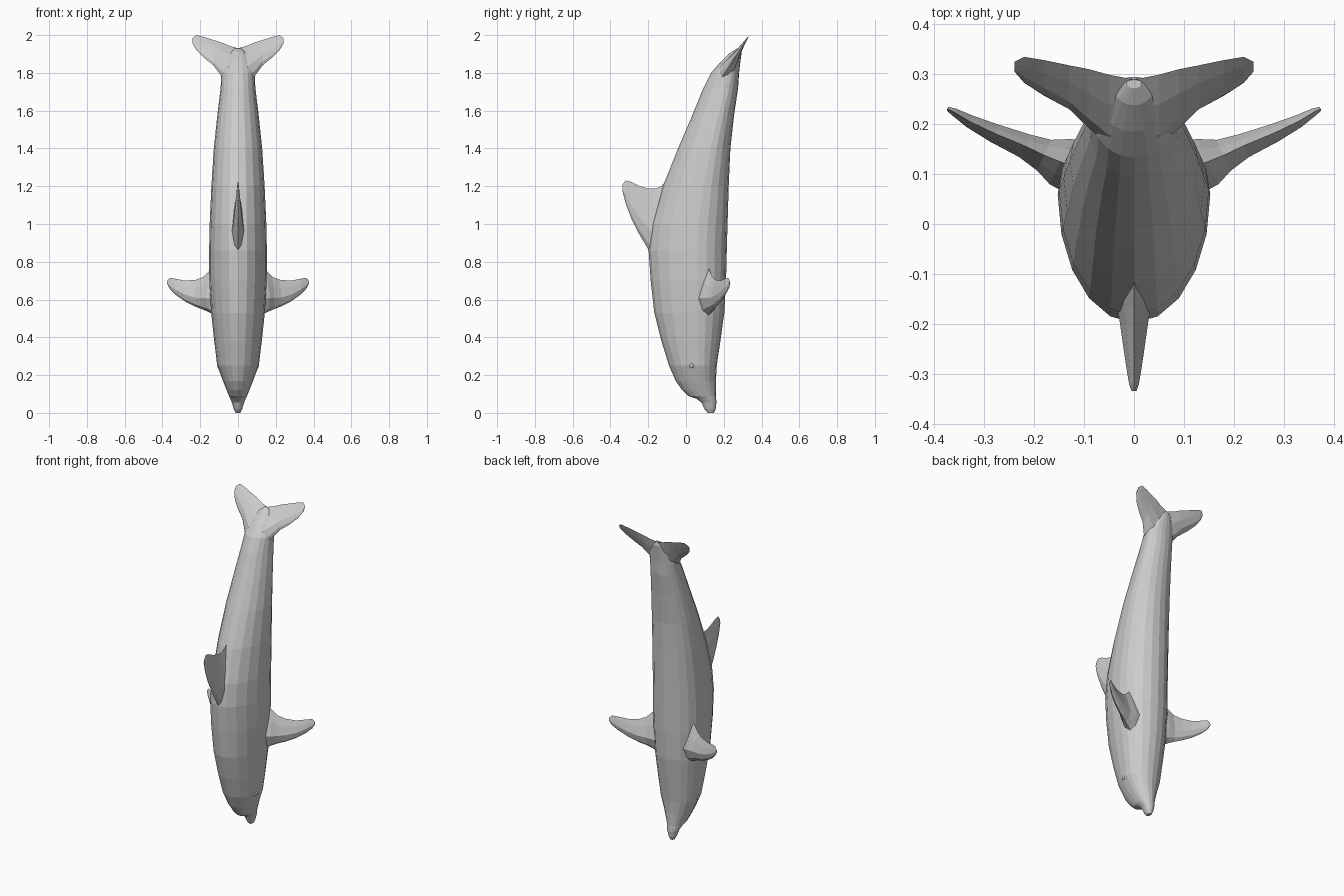
import bpy, bmesh, math
from mathutils import Vector

if "Cube" in bpy.data.objects:
    bpy.data.objects.remove(bpy.data.objects["Cube"])


def loft(name, rings):
    """Skin a list of equal-length rings and close both ends."""
    bm = bmesh.new()
    loops = [[bm.verts.new(p) for p in ring] for ring in rings]
    n = len(loops[0])
    for a, b in zip(loops, loops[1:]):
        for i in range(n):
            j = (i + 1) % n
            bm.faces.new((a[i], a[j], b[j], b[i]))
    bm.faces.new(loops[0])
    bm.faces.new(loops[-1])
    bmesh.ops.recalc_face_normals(bm, faces=bm.faces)
    mesh = bpy.data.meshes.new(name)
    bm.to_mesh(mesh)
    bm.free()
    obj = bpy.data.objects.new(name, mesh)
    bpy.context.collection.objects.link(obj)
    return obj


def foil(lead, trail, normal, thick):
    """Rounded-nose, thin-tailed section between two edge points."""
    lead, trail, normal = Vector(lead), Vector(trail), Vector(normal).normalized()
    prof = [(0, 0), (.1, .6), (.35, 1), (.7, .55), (1, 0), (.7, -.55), (.35, -1), (.1, -.6)]
    return [lead.lerp(trail, u) + normal * (v * thick) for u, v in prof]


def mirrored(v):
    return Vector((-v[0], v[1], v[2]))


# Body: z, back y, belly y, half width
body = [
    (0.0, .115, .148, .012), (.02, .098, .157, .022), (.055, .082, .161, .033),
    (.075, .055, .160, .041), (.09, .012, .158, .048), (.12, -.02, .158, .060),
    (.17, -.055, .158, .080), (.25, -.09, .163, .110), (.38, -.13, .182, .126),
    (.53, -.168, .203, .142), (.70, -.187, .212, .152), (.86, -.198, .216, .153),
    (1.0, -.182, .220, .150), (1.2, -.122, .226, .141), (1.4, -.042, .235, .128),
    (1.58, .035, .255, .109), (1.72, .092, .276, .092), (1.80, .133, .281, .088),
    (1.86, .185, .288, .070), (1.91, .238, .295, .040), (1.93, .272, .290, .015)]


def body_ring(z, back, belly, half, n=20):
    mid = back + (belly - back) * .62
    ring = []
    for i in range(n):
        a = 2 * math.pi * i / n
        c, s = math.cos(a), math.sin(a)
        ring.append(Vector((half * c, mid + s * ((belly - mid) if s > 0 else (mid - back)), z)))
    return ring


loft("body", [body_ring(*s) for s in body])

# Dorsal fin: y, leading z, trailing z, half thickness
dorsal = [
    (-.09, .80, 1.25, .045), (-.13, .81, 1.20, .040), (-.165, .83, 1.187, .034),
    (-.20, .865, 1.187, .028), (-.25, .95, 1.203, .021), (-.29, 1.03, 1.223, .015),
    (-.32, 1.11, 1.23, .010), (-.335, 1.17, 1.21, .005)]
loft("dorsal_fin", [foil((0, y, a), (0, y, b), (1, 0, 0), t) for y, a, b, t in dorsal])

# Pectoral fins: x, y, leading z, trailing z, half thickness
pectoral = [
    (.10, .11, .50, .80, .060), (.148, .125, .53, .755, .050), (.18, .138, .545, .722, .034),
    (.22, .157, .56, .705, .025), (.28, .182, .59, .70, .019), (.33, .206, .625, .71, .013),
    (.36, .224, .655, .715, .008), (.374, .231, .68, .70, .004)]
# Tail flukes: x, leading z, trailing z, half thickness
fluke = [
    (0, 1.75, 1.93, .045), (.05, 1.74, 1.945, .042), (.09, 1.785, 1.962, .030),
    (.13, 1.84, 1.974, .019), (.18, 1.88, 1.99, .012), (.22, 1.92, 2.0, .007),
    (.24, 1.955, 1.985, .003)]


def tail_y(z):
    return .335 - (2 - z) * .65


pec_rings = [foil((x, y, a), (x, y, b), (-.42, .9, 0), t) for x, y, a, b, t in pectoral]
fluke_rings = [foil((x, tail_y(a), a), (x, tail_y(b), b), (0, .84, -.55), t)
               for x, a, b, t in fluke]
for name, rings in (("pectoral_fin", pec_rings), ("tail_fluke", fluke_rings)):
    loft(name + "_right", rings)
    loft(name + "_left", [[mirrored(p) for p in r] for r in rings])

# Eyes
for side, sign in (("right", 1), ("left", -1)):
    bpy.ops.mesh.primitive_uv_sphere_add(segments=10, ring_count=6, radius=.013,
                                         location=(sign * .100, .03, .25))
    bpy.context.object.name = "eye_" + side
